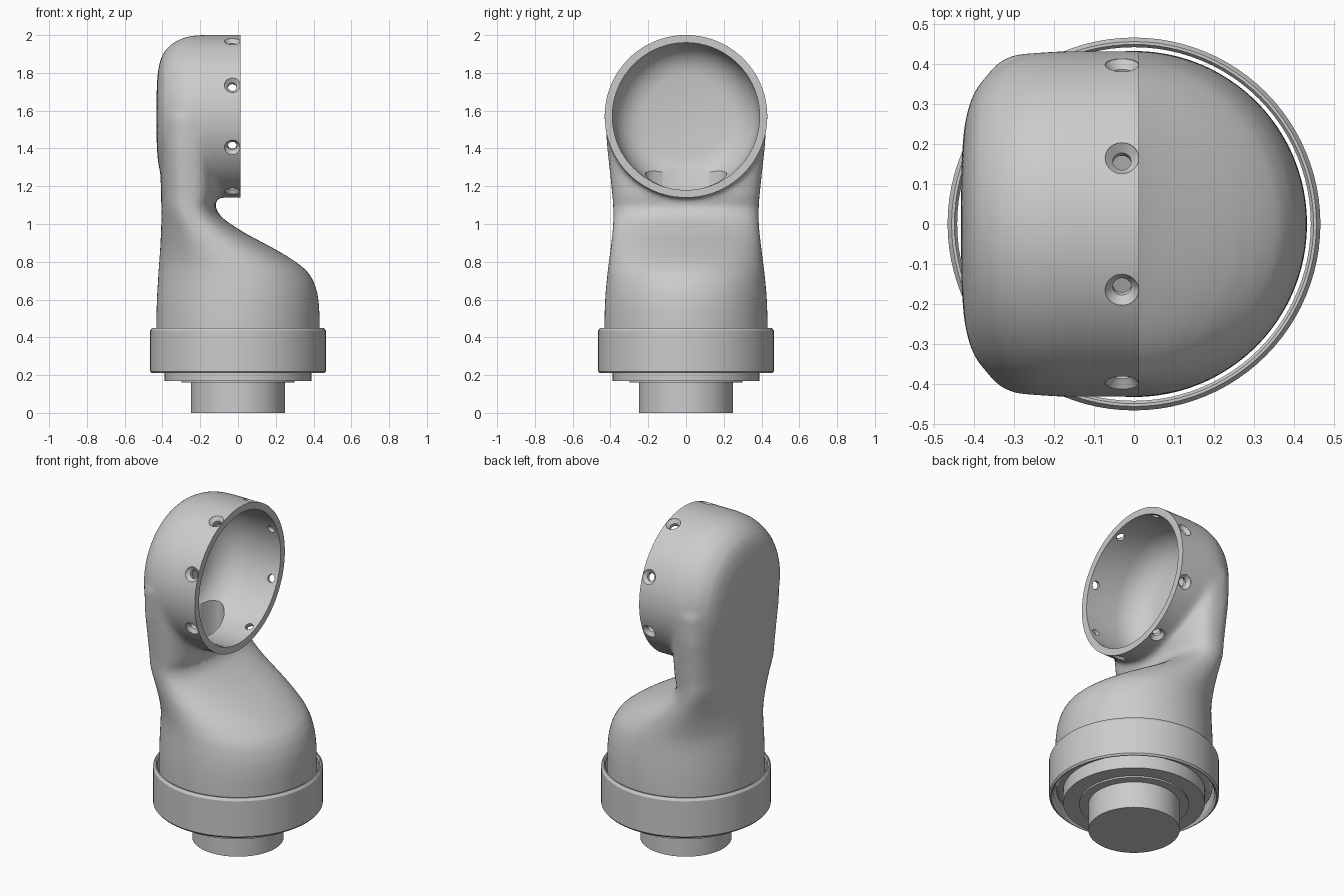
import bpy, bmesh, math
from mathutils import Matrix, Vector

if "Cube" in bpy.data.objects:
    bpy.data.objects.remove(bpy.data.objects["Cube"])

AXIS_Z = 1.57  # height of the upper socket axis
SOCKET = Matrix.Translation((0, 0, AXIS_Z)) @ Matrix.Rotation(math.pi / 2, 4, 'Y')  # local z -> world x


def add_object(name, bm):
    bmesh.ops.remove_doubles(bm, verts=bm.verts, dist=1e-5)
    bmesh.ops.recalc_face_normals(bm, faces=bm.faces)
    mesh = bpy.data.meshes.new(name)
    bm.to_mesh(mesh)
    bm.free()
    ob = bpy.data.objects.new(name, mesh)
    bpy.context.collection.objects.link(ob)
    return ob


def revolve(bm, profile, steps=96, matrix=Matrix()):
    """Spin (radius, height) points about z, then place them with matrix."""
    old = set(bm.verts)
    vs = [bm.verts.new((r, 0, h)) for r, h in profile]
    es = [bm.edges.new(p) for p in zip(vs, vs[1:])]
    bmesh.ops.spin(bm, geom=vs + es, axis=(0, 0, 1), cent=(0, 0, 0),
                   angle=2 * math.pi, steps=steps, use_merge=False)
    for v in bm.verts:
        if v not in old:
            v.co = matrix @ v.co


def activate(ob):
    bpy.ops.object.select_all(action='DESELECT')
    ob.select_set(True)
    bpy.context.view_layer.objects.active = ob


def modify(ob, kind, **settings):
    activate(ob)
    mod = ob.modifiers.new(kind, kind)
    for key, value in settings.items():
        setattr(mod, key, value)
    bpy.ops.object.modifier_apply(modifier=mod.name)


def shade(ob, angle=32):
    activate(ob)
    bpy.ops.object.shade_smooth_by_angle(angle=math.radians(angle))


# Stepped plug and flange at the bottom
bm = bmesh.new()
revolve(bm, [(0, 0), (.25, 0), (.25, .16), (.30, .16), (.30, .17),
             (.388, .17), (.388, .3), (0, .3)])
shade(add_object("base_plug", bm))

# Loose collar around the body, with chamfered rims
bm = bmesh.new()
revolve(bm, [(.441, .23), (.452, .21), (.457, .21), (.465, .22), (.465, .435),
             (.455, .45), (.448, .45), (.441, .44), (.441, .23)])
shade(add_object("collar_ring", bm), 25)

# Body loft rows: z, back x, front x, half width, roundness exponent
rows = [(.25, -.432, .432, .432, 2), (.50, -.432, .432, .432, 2),
        (.57, -.431, .430, .430, 2), (.64, -.428, .420, .426, 2),
        (.70, -.424, .400, .420, 2), (.75, -.421, .368, .415, 2),
        (.79, -.418, .320, .410, 2), (.83, -.415, .260, .405, 2.05),
        (.87, -.412, .190, .400, 2.1), (.91, -.410, .115, .395, 2.15),
        (.95, -.408, .040, .391, 2.2), (1.0, -.406, -.040, .387, 2.3),
        (1.04, -.406, -.092, .386, 2.4), (1.09, -.406, -.122, .386, 2.6),
        (1.15, -.407, -.110, .390, 2.7), (1.25, -.410, -.110, .400, 2.8),
        (1.40, -.415, -.110, .417, 2.9), (1.57, -.422, -.050, .428, 3)]
N = 96
bm = bmesh.new()
rings = []
for z, x0, x1, hw, n in rows:
    ring = []
    for i in range(N):
        a = 2 * math.pi * i / N
        c, s = math.cos(a), math.sin(a)
        px = math.copysign(abs(c) ** (2 / n), c)
        py = math.copysign(abs(s) ** (2 / n), s)
        ring.append(bm.verts.new(((x0 + x1) / 2 + px * (x1 - x0) / 2, py * hw, z)))
    rings.append(ring)
for lo, hi in zip(rings, rings[1:]):
    for i in range(N):
        j = (i + 1) % N
        bm.faces.new((lo[i], lo[j], hi[j], hi[i]))
bm.faces.new(rings[0][::-1])
bm.faces.new(rings[-1])
body = add_object("elbow_body", bm)

# Upper socket with a rounded back, fused to the body
bm = bmesh.new()
revolve(bm, [(0, -.432), (.16, -.430), (.24, -.424), (.30, -.411), (.345, -.39),
             (.385, -.35), (.412, -.30), (.426, -.25), (.431, -.19),
             (.431, .06), (0, .06)], matrix=SOCKET)
socket = add_object("socket_shell", bm)
modify(body, 'BOOLEAN', operation='UNION', solver='EXACT', object=socket)
bpy.data.objects.remove(socket)
modify(body, 'REMESH', mode='VOXEL', voxel_size=.014)
modify(body, 'SMOOTH', factor=.5, iterations=14)

# Bore cutter, which also trims the socket rim flat
bm = bmesh.new()
revolve(bm, [(0, .15), (.5, .15), (.5, .012), (.39, .012), (.39, -.19),
             (.382, -.24), (.36, -.29), (.32, -.335), (.27, -.36),
             (.22, -.37), (0, -.37)], matrix=SOCKET)
bore = add_object("bore_cutter", bm)

# Cable passage from the bore down into the neck
bm = bmesh.new()
revolve(bm, [(0, .75), (1, .75), (1, 1.3), (0, 1.3)], 48,
        Matrix.Translation((-.265, 0, 0)) @ Matrix.Diagonal((.085, .215, 1, 1)))
passage = add_object("passage_cutter", bm)

# Eight countersunk screw holes around the socket
bm = bmesh.new()
for k in range(8):
    turn = Matrix.Rotation(math.radians(22.5 + 45 * k), 4, 'X')
    revolve(bm, [(0, .33), (.023, .33), (.023, .408), (.042, .428),
                 (.042, .48), (0, .48)], 28,
            Matrix.Translation((-.03, 0, AXIS_Z)) @ turn)
holes = add_object("screw_hole_cutter", bm)

for cutter in (bore, passage, holes):
    modify(body, 'BOOLEAN', operation='DIFFERENCE', solver='EXACT', object=cutter)
    bpy.data.objects.remove(cutter)
shade(body, 35)
